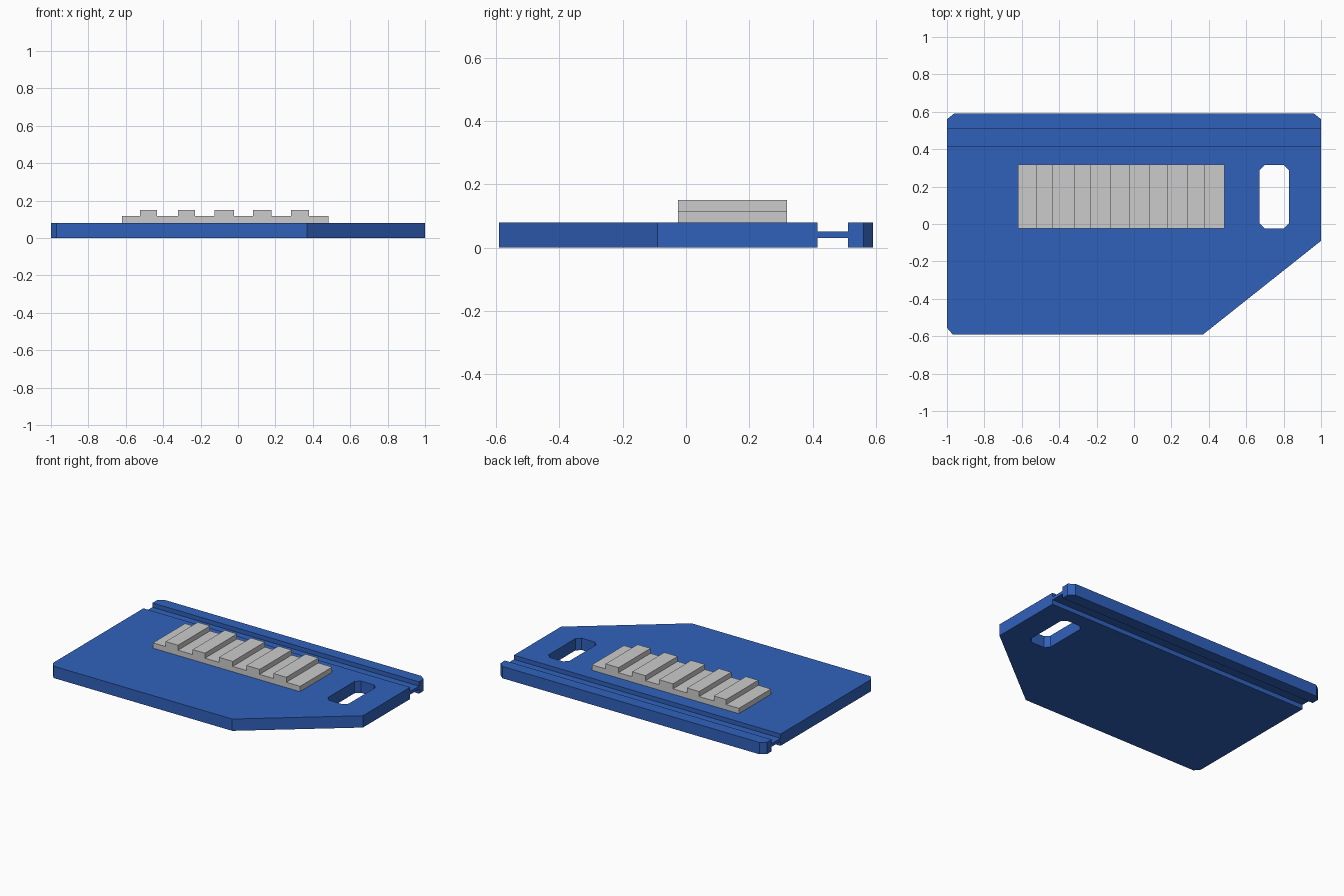
import bpy, bmesh
from mathutils import Vector

if "Cube" in bpy.data.objects:
    bpy.data.objects.remove(bpy.data.objects["Cube"])


def prism(name, points, direction):
    """Closed solid from a flat outline pushed along a direction."""
    bm = bmesh.new()
    face = bm.faces.new([bm.verts.new(p) for p in points])
    out = bmesh.ops.extrude_face_region(bm, geom=[face])
    verts = [g for g in out["geom"] if isinstance(g, bmesh.types.BMVert)]
    bmesh.ops.translate(bm, verts=verts, vec=Vector(direction))
    bmesh.ops.recalc_face_normals(bm, faces=bm.faces)
    mesh = bpy.data.meshes.new(name)
    bm.to_mesh(mesh)
    bm.free()
    obj = bpy.data.objects.new(name, mesh)
    bpy.context.collection.objects.link(obj)
    return obj


def plate(name, outline, z0, z1):
    return prism(name, [(x, y, z0) for x, y in outline], (0, 0, z1 - z0))


def rect(x0, x1, y0, y1):
    return [(x0, y0), (x1, y0), (x1, y1), (x0, y1)]


def cut(target, cutter):
    mod = target.modifiers.new("cut", 'BOOLEAN')
    mod.operation = 'DIFFERENCE'
    mod.solver = 'EXACT'
    mod.object = cutter
    cutter.hide_render = True
    bpy.context.view_layer.objects.active = target
    bpy.ops.object.modifier_apply(modifier=mod.name)
    bpy.data.objects.remove(cutter)


T = 0.08  # plate thickness

# Base plate with one large and three small clipped corners
base = plate("base_plate", [
    (-0.97, -0.59), (0.37, -0.59), (1, -0.09), (1, 0.56),
    (0.963, 0.59), (-0.963, 0.59), (-1, 0.56), (-1, -0.555)], 0, T)

# Grooves above and below, leaving a thin web near the back edge
cut(base, plate("upper_groove", rect(-1.1, 1.1, 0.415, 0.511), 0.051, 0.2))
cut(base, plate("lower_groove", rect(-1.1, 1.1, 0.415, 0.511), -0.1, 0.03))

# Through slot with clipped corners
x0, x1, y0, y1, c = 0.672, 0.828, -0.025, 0.316, 0.028
cut(base, plate("slot", [
    (x0 + c, y0), (x1 - c, y0), (x1, y0 + c), (x1, y1 - c),
    (x1 - c, y1), (x0 + c, y1), (x0, y1 - c), (x0, y0 + c)], -0.1, 0.2))

blue = bpy.data.materials.new("blue")
blue.diffuse_color = (0.03, 0.12, 0.5, 1)
blue.use_nodes = True
blue.node_tree.nodes["Principled BSDF"].inputs["Base Color"].default_value = blue.diffuse_color
base.data.materials.clear()
base.data.materials.append(blue)
for p in base.data.polygons:
    p.material_index = 0

# Grip pad: stepped profile with five ridges, extruded along y
profile = [(-0.62, T), (-0.62, 0.116)]
ridges = [(-0.525, -0.432), (-0.322, -0.23), (-0.126, -0.022),
          (0.08, 0.18), (0.283, 0.38)]
for a, b in ridges:
    profile += [(a, 0.116), (a, 0.15), (b, 0.15), (b, 0.116)]
profile += [(0.483, 0.116), (0.483, T)]
prism("grip_pad", [(x, -0.025, z) for x, z in profile], (0, 0.344, 0))
